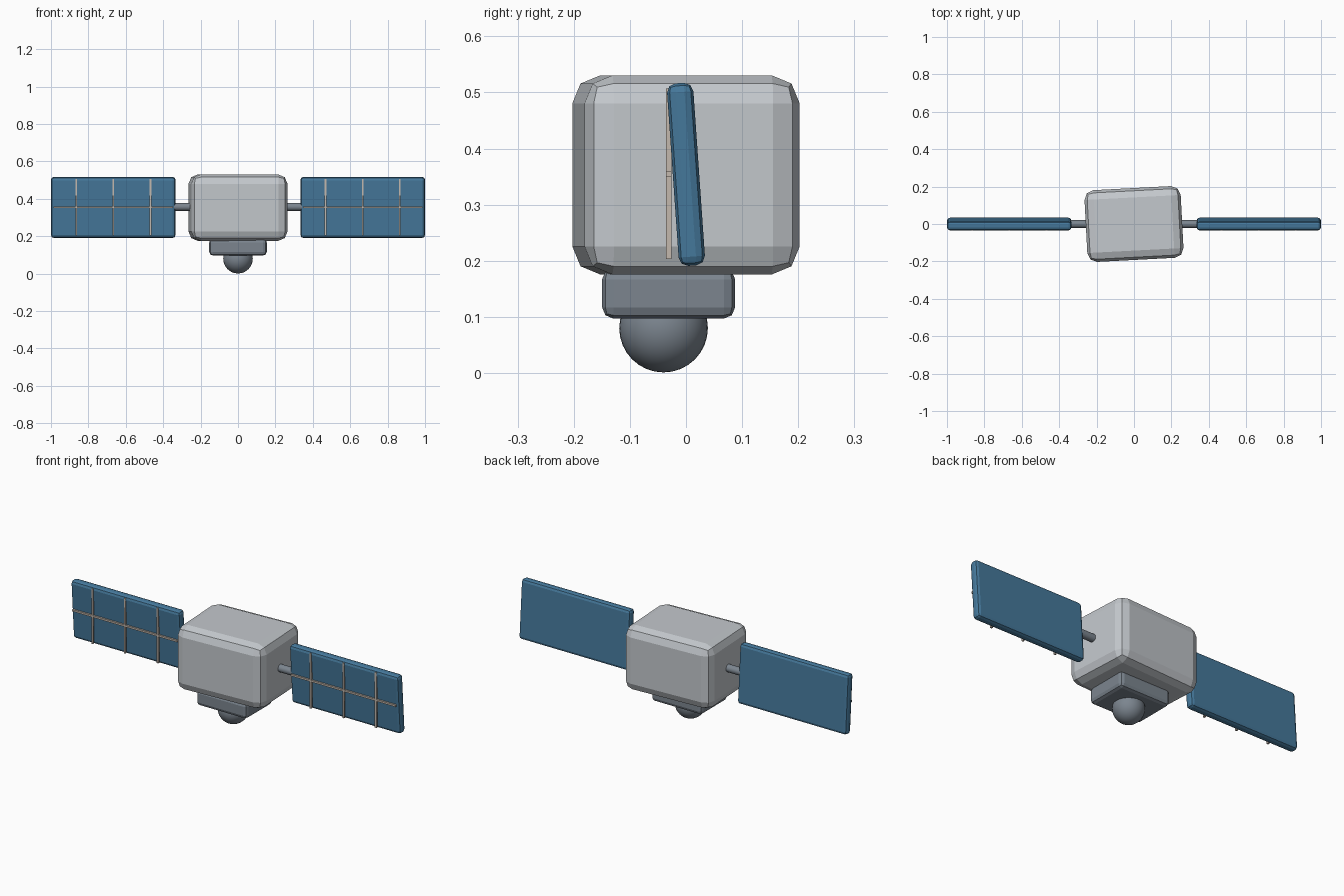
import bpy
from math import radians, pi

if "Cube" in bpy.data.objects:
    bpy.data.objects.remove(bpy.data.objects["Cube"])


def material(name, rgb):
    m = bpy.data.materials.new(name)
    m.use_nodes = True
    m.diffuse_color = (*rgb, 1)
    m.node_tree.nodes["Principled BSDF"].inputs["Base Color"].default_value = (*rgb, 1)
    return m


SHELL = material("pale grey shell", (0.55, 0.58, 0.61))
METAL = material("slate grey metal", (0.20, 0.235, 0.275))
SOLAR = material("solar blue", (0.06, 0.19, 0.33))
TRIM = material("warm grey trim", (0.55, 0.48, 0.42))


def finish(name, mat):
    ob = bpy.context.object
    ob.name = name
    ob.data.materials.append(mat)
    return ob


def box(name, mat, centre, size, bevel=0, segments=2, rot=(0, 0, 0)):
    bpy.ops.mesh.primitive_cube_add(size=1, location=centre)
    ob = finish(name, mat)
    ob.scale = size
    bpy.ops.object.transform_apply(location=False, rotation=False, scale=True)
    ob.rotation_euler = rot
    if bevel:
        mod = ob.modifiers.new("rounded edges", "BEVEL")
        mod.width = bevel
        mod.segments = segments
    return ob


# Main body, turned slightly about the vertical
box("body", SHELL, (0, 0, 0.353), (0.515, 0.384, 0.355), 0.05,
    rot=(0, 0, radians(3)))

# Sensor mount and round lens underneath
box("sensor_mount", METAL, (0, -0.031, 0.142), (0.308, 0.237, 0.09), 0.02)
bpy.ops.mesh.primitive_uv_sphere_add(segments=32, ring_count=16, radius=0.079,
                                     location=(0, -0.04, 0.08))
finish("sensor_dome", METAL)
bpy.ops.object.shade_smooth()

# Wings: arm, tilted panel and upright trim bars on each side
for side, label in ((1, "left"), (-1, "right")):
    bpy.ops.mesh.primitive_cylinder_add(vertices=16, radius=0.021, depth=0.2,
                                        location=(side * 0.28, 0, 0.357),
                                        rotation=(0, pi / 2, 0))
    finish(label + "_arm", METAL)
    bpy.ops.object.shade_smooth_by_angle(angle=radians(40))
    box(label + "_panel", SOLAR, (side * 0.667, 0, 0.354), (0.666, 0.047, 0.326),
        0.016, rot=(radians(4), 0, 0))
    box(label + "_long_bar", TRIM, (side * 0.667, -0.031, 0.355),
        (0.64, 0.01, 0.01))
    for i, x in enumerate((0.467, 0.667, 0.865)):
        box(f"{label}_cross_bar_{i + 1}", TRIM, (side * x, -0.031, 0.355),
            (0.01, 0.01, 0.304))
